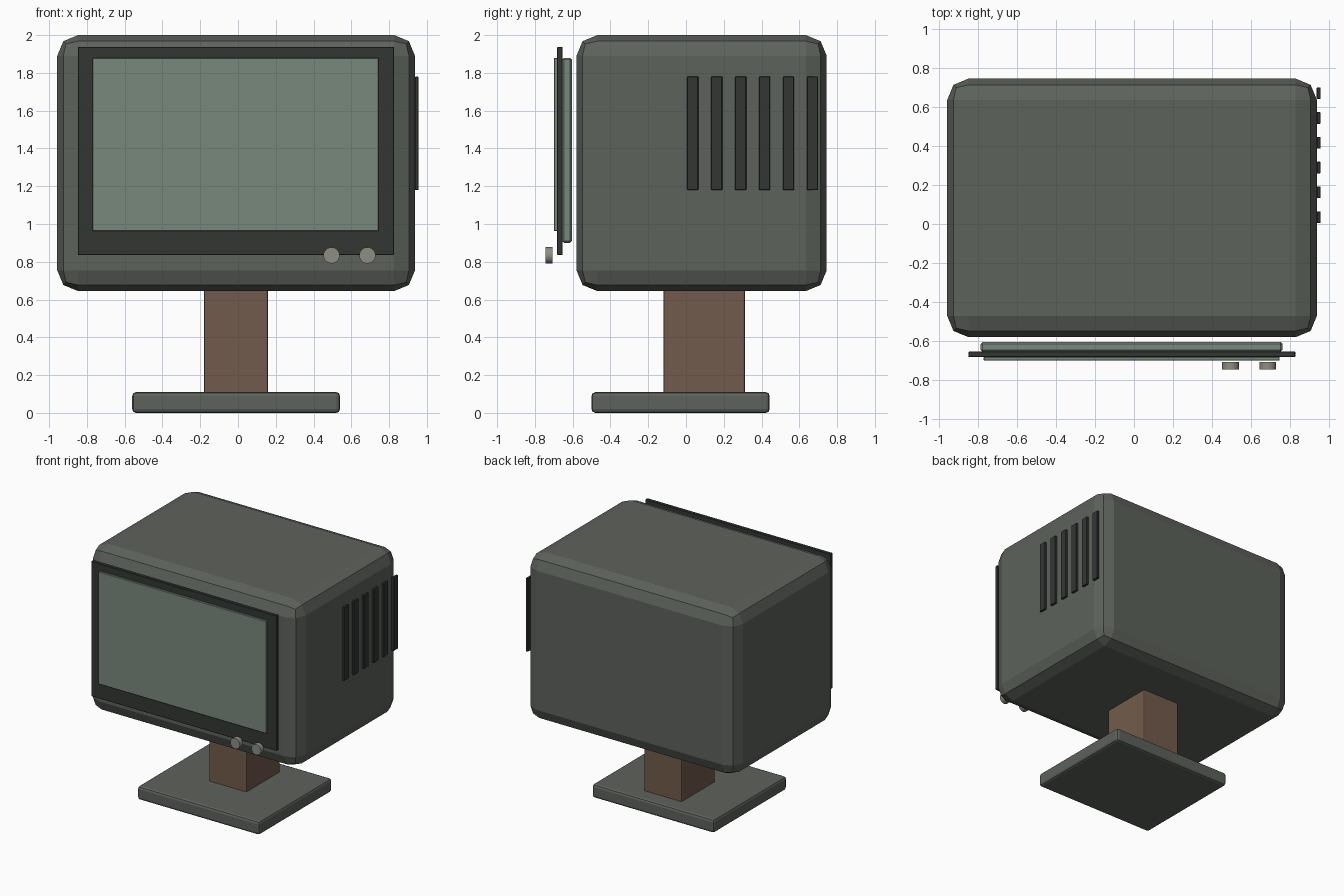
import bpy
from math import radians

if "Cube" in bpy.data.objects:
    bpy.data.objects.remove(bpy.data.objects["Cube"])

def material(name, r, g, b):
    m = bpy.data.materials.new(name)
    m.diffuse_color = (r, g, b, 1)
    m.use_nodes = True
    m.node_tree.nodes["Principled BSDF"].inputs["Base Color"].default_value = m.diffuse_color
    return m

CASE = material("case_grey", 0.11, 0.122, 0.105)
DARK = material("dark_trim", 0.033, 0.037, 0.034)
GLASS = material("screen_green", 0.19, 0.25, 0.20)
WOOD = material("brown_wood", 0.17, 0.105, 0.072)
METAL = material("knob_grey", 0.27, 0.27, 0.235)

def bevel(obj, width, segments):
    if width:
        mod = obj.modifiers.new("bevel", "BEVEL")
        mod.width = width
        mod.segments = segments
        mod.limit_method = "ANGLE"

def box(name, x, y, z, mat, width=0, segments=1):
    """Box given by its (min, max) range on each axis."""
    bpy.ops.mesh.primitive_cube_add(size=1, location=[sum(r) / 2 for r in (x, y, z)])
    obj = bpy.context.object
    obj.name = name
    obj.scale = [r[1] - r[0] for r in (x, y, z)]
    bpy.ops.object.transform_apply(location=False, rotation=False, scale=True)
    obj.data.materials.append(mat)
    bevel(obj, width, segments)
    return obj

# stand
box("base", (-0.56, 0.54), (-0.50, 0.443), (0, 0.11), CASE, 0.02, 2)
box("neck", (-0.18, 0.16), (-0.12, 0.313), (0.10, 0.66), WOOD, 0.01, 2)

# rounded cabinet
box("cabinet", (-0.957, 0.937), (-0.58, 0.745), (0.645, 2.0), CASE, 0.11, 2)

# screen assembly in front of the cabinet
box("screen_backing", (-0.785, 0.76), (-0.655, -0.604), (0.90, 1.88), GLASS, 0.01, 1)
box("bezel", (-0.848, 0.826), (-0.682, -0.653), (0.836, 1.938), DARK, 0.003, 1)
box("screen", (-0.77, 0.745), (-0.70, -0.68), (0.963, 1.88), GLASS, 0.003, 1)

# control knobs
for i, x in enumerate((0.495, 0.685)):
    bpy.ops.mesh.primitive_cylinder_add(vertices=24, radius=0.043, depth=0.039,
                                        location=(x, -0.7255, 0.834),
                                        rotation=(radians(90), 0, 0))
    knob = bpy.context.object
    knob.name = f"knob_{i + 1}"
    knob.data.materials.append(METAL)
    bpy.ops.object.shade_smooth_by_angle(angle=radians(30))

# vent slats on the right side
for i in range(6):
    y = 0.035 + 0.127 * i
    box(f"vent_slat_{i + 1}", (0.936, 0.956), (y - 0.03, y + 0.03), (1.18, 1.78), DARK, 0.003, 1)
